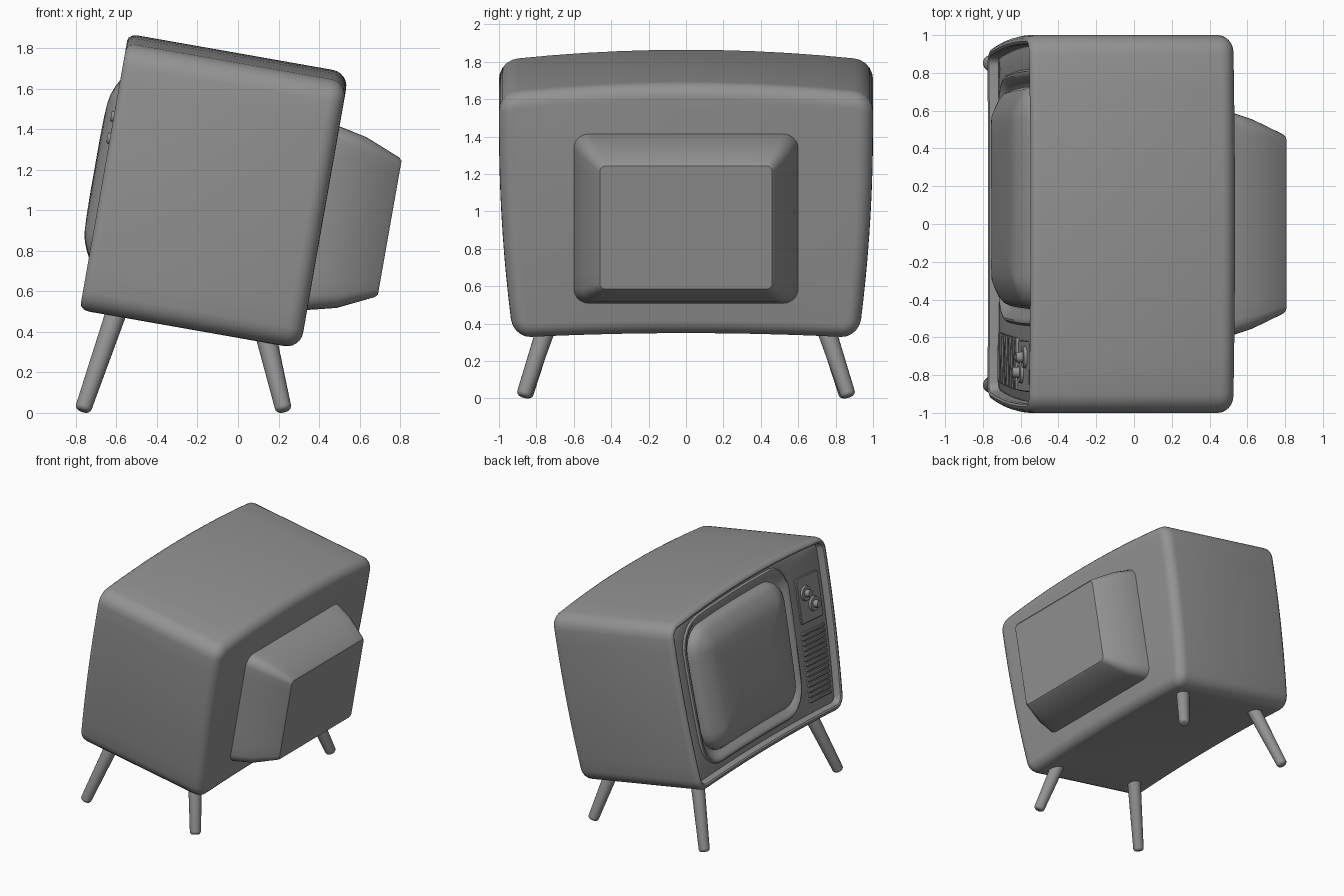
import bpy, bmesh, math
from mathutils import Matrix, Vector

if "Cube" in bpy.data.objects:
    bpy.data.objects.remove(bpy.data.objects["Cube"])

# The whole set leans back about the y axis; parts are built upright (depth u, y, height w)
TILT = Matrix.Rotation(math.radians(10), 4, 'Y')
GREY = bpy.data.materials.new("dark_grey")
GREY.diffuse_color = (0.29, 0.29, 0.29, 1)
GREY.use_nodes = True
GREY.node_tree.nodes["Principled BSDF"].inputs["Base Color"].default_value = GREY.diffuse_color


def bulge(y, w):
    """Arched top and bottom, sides narrowing downwards."""
    t = (w - 0.36) / 1.331
    half = 1 - 0.065 * (max(0, 1.5 - w) / 1.05) ** 2
    return y * half, w + (0.025 + 0.033 * t) * (1 - y * y)


def ring(y0, y1, w0, w1, r, warp=True, arc=5, edge=10):
    """Rounded rectangle in the y-w plane, with subdivided edges."""
    corners = [(y1 - r, w1 - r, 0), (y0 + r, w1 - r, 90),
               (y0 + r, w0 + r, 180), (y1 - r, w0 + r, 270)]
    arcs = []
    for cy, cw, a0 in corners:
        arcs.append([(cy + r * math.cos(math.radians(a0 + 90 * i / arc)),
                      cw + r * math.sin(math.radians(a0 + 90 * i / arc)))
                     for i in range(arc + 1)])
    pts = []
    for k in range(4):
        pts += arcs[k]
        a, b = arcs[k][-1], arcs[(k + 1) % 4][0]
        pts += [(a[0] + (b[0] - a[0]) * i / edge, a[1] + (b[1] - a[1]) * i / edge)
                for i in range(1, edge)]
    return [bulge(*p) for p in pts] if warp else pts


def finish(name, bm, angle=35):
    bmesh.ops.recalc_face_normals(bm, faces=bm.faces)
    me = bpy.data.meshes.new(name)
    bm.to_mesh(me)
    bm.free()
    me.materials.append(GREY)
    ob = bpy.data.objects.new(name, me)
    bpy.context.collection.objects.link(ob)
    bpy.ops.object.select_all(action='DESELECT')
    ob.select_set(True)
    bpy.context.view_layer.objects.active = ob
    bpy.ops.object.shade_smooth_by_angle(angle=math.radians(angle))
    return ob


def add_loft(bm, layers):
    """Skin a list of (u, ring) layers and cap both ends."""
    loops = [[bm.verts.new(TILT @ Vector((u, y, w))) for y, w in pts] for u, pts in layers]
    n = len(loops[0])
    for a, b in zip(loops, loops[1:]):
        for i in range(n):
            j = (i + 1) % n
            bm.faces.new((a[i], a[j], b[j], b[i]))
    bm.faces.new(loops[0])
    bm.faces.new(loops[-1])


def loft(name, layers, angle=35):
    bm = bmesh.new()
    add_loft(bm, layers)
    return finish(name, bm, angle)


def inset_ring(box, r, d):
    y0, y1, w0, w1 = box
    return ring(y0 + d, y1 - d, w0 + d, w1 - d, max(r - d, 0.03))


# Cabinet shell: rounded back edge, thin rounded front lip, recessed front
CAB = (-1, 1, 0.36, 1.691)
R = 0.08
prof = [(0.248 - R + R * math.cos(math.radians(a)), R - R * math.sin(math.radians(a)))
        for a in range(0, 91, 15)]
prof += [(-0.815, 0), (-0.838, 0.006), (-0.853, 0.018), (-0.858, 0.034),
         (-0.852, 0.046), (-0.838, 0.052), (-0.77, 0.056)]
loft("cabinet", [(u, inset_ring(CAB, 0.10, d)) for u, d in prof])

# Front panel with a soft gutter around the screen
SCREEN = (-0.455, 0.735, 0.545, 1.525)
panel = [(-0.74, inset_ring(CAB, 0.10, 0.058)), (-0.80, inset_ring(CAB, 0.10, 0.058)),
         (-0.805, inset_ring(CAB, 0.10, 0.066))]
for u, d in [(-0.805, -0.085), (-0.818, -0.074), (-0.82, -0.062), (-0.812, -0.045),
             (-0.79, -0.02), (-0.775, 0.0), (-0.772, 0.03)]:
    panel.append((u, inset_ring(SCREEN, 0.13, d)))
loft("front_panel", panel)

# Bulging picture tube
dome = [(-0.75, 0), (-0.80, 0.006), (-0.83, 0.022), (-0.853, 0.05), (-0.876, 0.095),
        (-0.892, 0.135), (-0.901, 0.18), (-0.905, 0.25), (-0.907, 0.36)]
loft("screen", [(u, inset_ring(SCREEN, 0.18, d)) for u, d in dome], 60)


# Control plate and horizontal speaker slats
def slab(bm, y0, y1, w0, w1, u0, u1, r):
    add_loft(bm, [(u0, ring(y0, y1, w0, w1, r, True, 2, 2)),
                  (u1 + 0.004, ring(y0, y1, w0, w1, r, True, 2, 2)),
                  (u1, ring(y0 + .004, y1 - .004, w0 + .004, w1 - .004, r, True, 2, 2))])


bm = bmesh.new()
slab(bm, -0.89, -0.62, 1.09, 1.44, -0.79, -0.82, 0.012)
finish("control_plate", bm)
bm = bmesh.new()
for i in range(14):
    w = 0.50 + i * 0.039
    slab(bm, -0.89, -0.61, w, w + 0.02, -0.79, -0.824, 0.008)
finish("speaker_grille", bm)


def cone(bm, a, b, ra, rb, segs=24):
    """Tapered cylinder between two points."""
    d = b - a
    m = Matrix.Translation((a + b) / 2) @ d.to_track_quat('Z', 'Y').to_matrix().to_4x4()
    return bmesh.ops.create_cone(bm, cap_ends=True, segments=segs, radius1=ra,
                                 radius2=rb, depth=d.length, matrix=m)["verts"]


# Two tuning knobs: flat dial plus grip
for name, y, w in [("upper_knob", -0.705, 1.335), ("lower_knob", -0.785, 1.225)]:
    bm = bmesh.new()
    for u0, u1, ra, rb in [(-0.81, -0.836, 0.062, 0.055), (-0.833, -0.872, 0.03, 0.026)]:
        cone(bm, TILT @ Vector((u0, y, w)), TILT @ Vector((u1, y, w)), ra, rb)
    finish(name, bm)

# Tube housing on the back
housing = [(0.22, 0.60, 0.56, 1.48, 0.08), (0.25, 0.60, 0.56, 1.48, 0.08),
           (0.39, 0.555, 0.595, 1.45, 0.07), (0.565, 0.475, 0.68, 1.38, 0.04),
           (0.579, 0.46, 0.695, 1.365, 0.03)]
loft("rear_housing", [(u, ring(-h, h, a, b, r, False)) for u, h, a, b, r in housing])

# Splayed tapered legs with rounded feet
for name, foot, top in [("front_leg", (-0.768, 0.86, 0), (-0.595, 0.71, 0.51)),
                        ("rear_leg", (0.227, 0.87, 0), (0.13, 0.735, 0.41))]:
    for side, s in (("left", 1), ("right", -1)):
        a, b = Vector((foot[0], foot[1] * s, 0.005)), Vector((top[0], top[1] * s, top[2]))
        bm = bmesh.new()
        cone(bm, a, b, 0.04, 0.052, 20)
        rim = [e for e in bm.edges if all((v.co - a).length < 0.06 for v in e.verts)]
        bmesh.ops.bevel(bm, geom=rim, offset=0.022, segments=4, profile=0.5, affect='EDGES')
        low = min(v.co.z for v in bm.verts)
        bmesh.ops.translate(bm, verts=bm.verts, vec=(0, 0, -low))
        finish(name + "_" + side, bm, 40)
